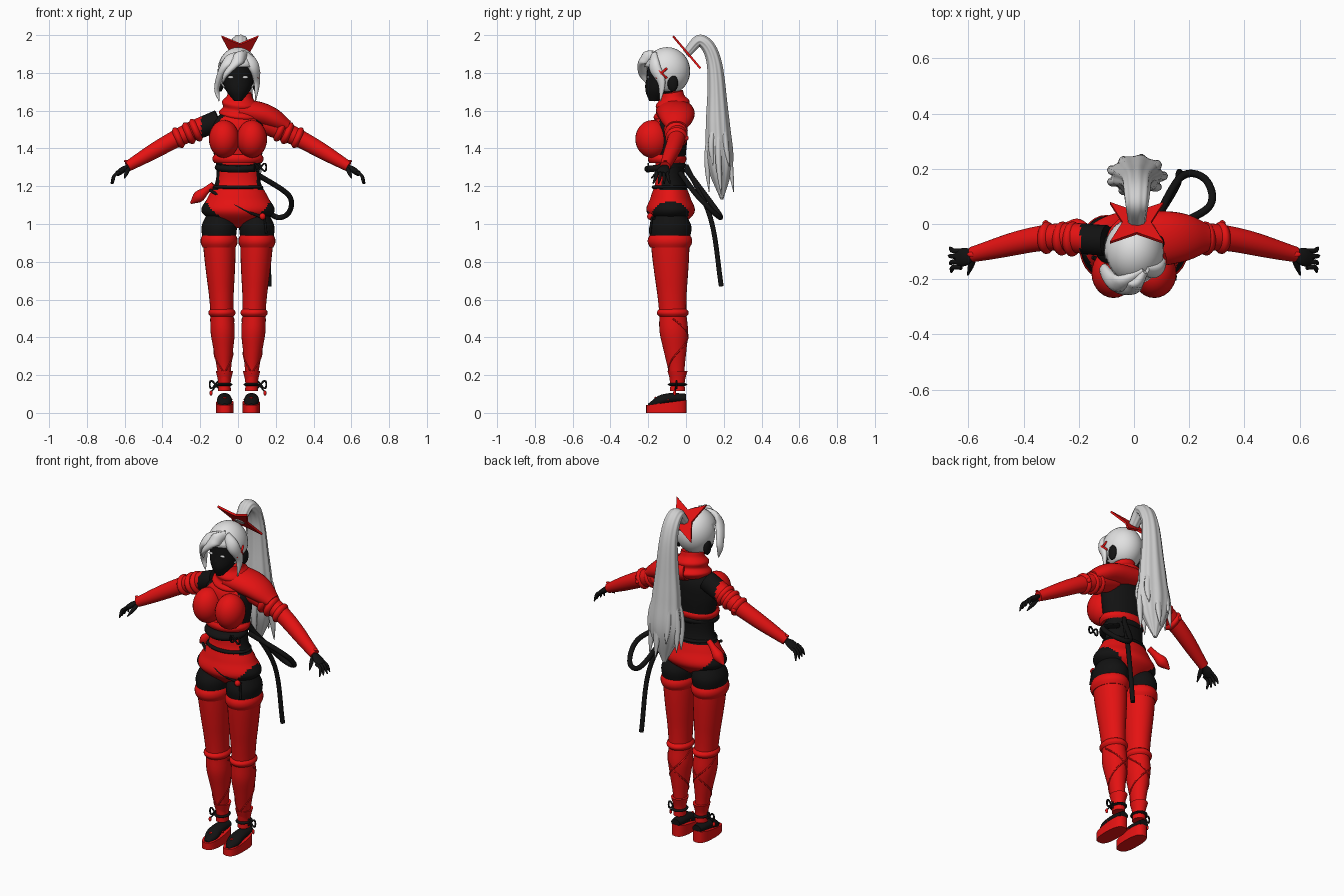
import bpy, bmesh, math
from mathutils import Vector

if "Cube" in bpy.data.objects:
    bpy.data.objects.remove(bpy.data.objects["Cube"])


def material(name, red, green, blue):
    mat = bpy.data.materials.new(name)
    mat.use_nodes = True
    mat.diffuse_color = (red, green, blue, 1)
    mat.node_tree.nodes["Principled BSDF"].inputs["Base Color"].default_value = mat.diffuse_color
    return mat


RED = material("red cloth", .78, .006, .006)
BLACK = material("black cloth", .006, .006, .006)
HAIR = material("white hair", .75, .75, .75)
TAIL = material("grey hair", .62, .62, .62)
X, Y, Z = Vector((1, 0, 0)), Vector((0, 1, 0)), Vector((0, 0, 1))
SLANT = Vector((.3, .5, .8))


def finish(name, bm, mats, rule=None):
    bmesh.ops.recalc_face_normals(bm, faces=bm.faces)
    for face in bm.faces:
        face.smooth = True
        if rule:
            face.material_index = rule(face.calc_center_median())
    mesh = bpy.data.meshes.new(name)
    bm.to_mesh(mesh)
    bm.free()
    for mat in mats:
        mesh.materials.append(mat)
    part = bpy.data.objects.new(name, mesh)
    bpy.context.collection.objects.link(part)
    bpy.ops.object.select_all(action='DESELECT')
    part.select_set(True)
    bpy.context.view_layer.objects.active = part
    bpy.ops.object.shade_smooth_by_angle(angle=math.radians(50))
    return part


def sample(values, t):
    """Smooth curve through evenly spaced values, t from 0 to 1."""
    last = len(values) - 1
    i = min(int(t * last), last - 1)
    u = t * last - i
    b, c = values[i], values[i + 1]
    a = values[i - 1] if i > 0 else b * 2 - c
    d = values[i + 2] if i + 2 <= last else c * 2 - b
    return b + (c - a) * (u / 2) + (a * 2 - b * 5 + c * 4 - d) * (u * u / 2) + ((b - c) * 3 + d - a) * (u ** 3 / 2)


def loft(name, path, radii, *mats, flat=1, side=X, axis=None, seg=28, steps=24, ridge=0, rule=None):
    """Skin of ellipses along a path; flat is the ratio of the second radius."""
    path = [Vector(p) for p in path]
    spine = [sample(path, i / steps) for i in range(steps + 1)]
    bm, loops = bmesh.new(), []
    for i, centre in enumerate(spine):
        along = axis or (spine[min(i + 1, steps)] - spine[max(i - 1, 0)]).normalized()
        across = (side - along * side.dot(along)).normalized()
        normal = along.cross(across) * flat
        radius = sample(radii, i / steps)
        loop = []
        for k in range(seg):
            a = math.tau * k / seg
            reach = radius * (1 + ridge * math.cos(9 * a))
            loop.append(bm.verts.new(centre + (across * math.cos(a) + normal * math.sin(a)) * reach))
        loops.append(loop)
    for low, high in zip(loops, loops[1:]):
        for k in range(seg):
            bm.faces.new((low[k - 1], low[k], high[k], high[k - 1]))
    bm.faces.new(loops[0])
    bm.faces.new(loops[-1])
    return finish(name, bm, mats, rule)


def band(name, centre, radius, height, mat, flat=1, side=X, axis=Z):
    """Soft raised ring around a part."""
    half = axis * (height / 2)
    puffed = radius + .01
    return loft(name, [Vector(centre) - half, Vector(centre) + half], [radius, puffed, puffed, radius], mat,
                flat=flat, side=side, axis=axis, steps=9)


def rope(name, path, radius, mat):
    return loft(name, path, [radius, radius], mat, side=SLANT, seg=10, steps=36)


def bow(name, x, y, z):
    """Figure-of-eight loop of thin cord."""
    turns = [math.tau * k / 12 for k in range(13)]
    return rope(name, [(x + .03 * math.sin(a), y, z + .02 * math.sin(2 * a)) for a in turns], .005, BLACK)


def ball(name, centre, size, mat):
    bm = bmesh.new()
    bmesh.ops.create_uvsphere(bm, u_segments=28, v_segments=18, radius=1)
    bmesh.ops.scale(bm, vec=size, verts=bm.verts)
    bmesh.ops.translate(bm, vec=centre, verts=bm.verts)
    return finish(name, bm, [mat])


def plate(name, outline, push, mat):
    bm = bmesh.new()
    base = bm.faces.new([bm.verts.new(p) for p in outline])
    extruded = bmesh.ops.extrude_face_region(bm, geom=[base], use_keep_orig=True)["geom"]
    bmesh.ops.translate(bm, vec=push, verts=[v for v in extruded if isinstance(v, bmesh.types.BMVert)])
    return finish(name, bm, [mat])


# Torso: leotard cut below, corset and chest panel in front
def suit(c):
    width = abs(c.x)
    if c.z < 1.18:
        is_red = c.z > .98 + .3 * width + 3 * width ** 2
    elif c.z < 1.31:
        is_red = c.y < -.11 and width < .1
    else:
        is_red = c.z < 1.62 and c.y < -.14
    return 0 if is_red else 1


loft("torso", [(0, -.08, .98), (0, -.09, 1.7)], [.06, .19, .16, .12, .115, .13, .14, .13, .06, .045], RED, BLACK,
     flat=.66, axis=Z, seg=72, steps=72, rule=suit)

# Waist bands, hip belt and pouch
band("under_bust_band", (0, -.1, 1.345), .125, .045, RED, flat=.75)
band("black_sash", (0, -.11, 1.3), .112, .035, BLACK, flat=.9, axis=Vector((0, -.1, 1)).normalized())
band("waist_cord", (0, -.085, 1.195), .123, .02, BLACK, flat=.72)
rope("hip_belt", [(-.15, -.12, 1.18), (0, -.2, 1.09), (.14, -.17, 1.03)], .008, BLACK)
ball("belt_bead", (.13, -.19, 1.04), (.016, .016, .018), RED)
rope("belt_tassel", [(.14, -.18, 1.04), (.15, -.19, .95)], .006, BLACK)
bow("sash_bow", .12, -.2, 1.3)
loft("hip_pouch", [(-.13, -.03, 1.21), (-.25, 0, 1.11)], [.015, .02, .03, .005], RED, side=Y)

# Rope hanging from the back of the waist
rope("rope_loop", [(.07, 0, 1.29), (.17, .17, 1.06), (.26, .16, 1.05), (.27, .06, 1.15), (.09, -.03, 1.27)], .014, BLACK)
rope("rope_end", [(.07, 0, 1.31), (.15, .13, 1.03), (.165, .187, .67)], .013, BLACK)

# Scarf and shoulder cape
loft("scarf", [(.01, -.065, 1.55), (.01, -.075, 1.7)], [.085, .112, .09, .095, .07, .062], RED,
     flat=.95, axis=Vector((.1, -.15, 1)).normalized())
loft("shoulder_cape", [(0, -.06, 1.6), (.14, -.05, 1.575), (.265, -.05, 1.515)], [.1, .1, .095, .08, .05], RED,
     flat=.65, side=Y)

for sign, tag in ((1, "left_"), (-1, "right_")):
    def at(x, y, z):
        return Vector((sign * x, y, z))

    ball(tag + "bust", at(.074, -.178, 1.45), (.08, .09, .1), RED)

    # Legs: shorts, stocking, bands and crossed ribbons
    leg = [at(.07, -.045, .13), at(.085, -.07, .53), at(.1, -.085, .93)]
    girth = [.03, .037, .051, .064, .061, .066, .075, .083, .088]
    loft(tag + "shorts_leg", [at(.1, -.085, .92), at(.1, -.08, 1.06)], [.088, .092, .06], BLACK, flat=1.2, axis=Z)
    loft(tag + "stocking", leg, girth, RED, flat=1.18, axis=Z, steps=40)
    band(tag + "stocking_cuff", at(.1, -.085, .91), .087, .07, RED, flat=1.2)
    band(tag + "knee_band", leg[1], .061, .04, RED, flat=1.17)
    for turn in (1, -1):
        ribbon = []
        for k in range(10):
            t = .1 + .04 * k
            a = turn * math.pi * k / 6
            ribbon.append(sample(leg, t) + Vector((math.sin(a), -1.18 * math.cos(a), 0)) * sample(girth, t))
        rope(tag + "calf_ribbon", ribbon, .004, RED)

    # Ankle wrap with tied cord
    loft(tag + "ankle_wrap", [at(.072, -.045, .115), at(.072, -.045, .222)], [.034, .034, .046], RED, flat=1.15, axis=Z)
    band(tag + "ankle_cord", at(.072, -.045, .15), .032, .016, BLACK, flat=1.2)
    bow(tag + "cord_bow", sign * .12, -.05, .15)
    rope(tag + "cord_end", [at(.11, -.05, .15), at(.143, -.06, .11)], .004, BLACK)
    ball(tag + "cord_tassel", at(.143, -.06, .105), (.008, .008, .014), RED)

    # Foot in a wedge sandal
    loft(tag + "foot", [at(.07, 0, .08), at(.072, -.1, .075), at(.07, -.2, .04)], [.028, .034, .037, .038, .012], BLACK,
         flat=.75, axis=-Y)
    rim = []
    for k in range(24):
        u, v = math.cos(math.tau * k / 24), math.sin(math.tau * k / 24)
        rim.append(at(.07 + .046 * math.copysign(abs(u) ** .7, u), .107 * math.copysign(abs(v) ** .8, v) - .104, 0))
    sole = plate(tag + "sandal_sole", rim, Z, RED)
    for vert in sole.data.vertices:
        if vert.co.z > 0:
            vert.co.z = .068 + .13 * vert.co.y
    for strap in (-.035, .035):
        rope(tag + "sandal_strap", [at(.07 + strap, -.09, .07), at(.07, -.165, .08)], .006, RED)

    # Arms: long red sleeves, the right shoulder black
    shoulder, elbow, wrist = at(.1, -.06, 1.55), at(.32, -.05, 1.455), at(.585, -.11, 1.305)
    loft(tag + "arm", [shoulder, elbow, wrist], [.056, .054, .047, .041, .028], RED, BLACK,
         side=Y, steps=48, rule=lambda c: 1 if -.195 < c.x < 0 else 0)
    upper_arm = (elbow - shoulder).normalized()
    for t in (.56, .73, .98):
        band(tag + "sleeve_band", shoulder.lerp(elbow, t), .06 - .013 * t, .035, RED, side=Y, axis=upper_arm)
    ball(tag + "sleeve_knot", elbow + Y * .05, (.012, .014, .014), RED)
    ball(tag + "wrist_knot", wrist + Z * .028, (.02, .01, .007), RED)

    # Hands
    knuckles = at(.64, -.127, 1.265)
    loft(tag + "palm", [wrist, knuckles], [.02, .033, .028], BLACK, flat=.5, side=Y, seg=16)
    for k in range(4):
        base = knuckles + Y * (.03 - .02 * k)
        tip = base + at(.032 - .005 * abs(k - 1), .012 - .01 * k, -.052)
        loft(tag + "finger", [base - at(.015, 0, -.01), base + at(.015, 0, -.01), tip], [.009, .009, .009, .008, .003], BLACK,
             side=Y, seg=10, steps=12)
    loft(tag + "thumb", [at(.58, -.12, 1.295), at(.602, -.185, 1.242)], [.011, .011, .003], BLACK, seg=10, steps=9)

    # Ear and eye
    ball(tag + "ear", at(.093, -.07, 1.745), (.017, .028, .045), BLACK)
    ball(tag + "eye", at(.038, -.2, 1.777), (.017, .006, .007), HAIR)

# Masked head
loft("head", [(0, -.17, 1.65), (0, -.11, 1.77), (0, -.1, 1.9)], [.02, .065, .083, .083, .06], BLACK, flat=1.2, axis=Z)
loft("nose", [(0, -.2, 1.765), (0, -.21, 1.72)], [.006, .01, .006], BLACK, seg=12, steps=8)

# Hair cap, open at the face and nape
cap = ball("hair_cap", (0, -.1, 1.81), (.108, .122, .126), HAIR)
bm = bmesh.new()
bm.from_mesh(cap.data)
gone = []
for face in bm.faces:
    c = face.calc_center_median()
    if c.z < 1.705 or (c.y < -.13 and c.z < 1.84 - c.x / 4):
        gone.append(face)
bmesh.ops.delete(bm, geom=gone, context='FACES')
bm.to_mesh(cap.data)
bm.free()
cap.modifiers.new("thickness", 'SOLIDIFY').thickness = .008

# Swept fringe and side locks, all from one parting
parting = (.04, -.17, 1.9)
sweeps = {
    "long_fringe": [(-.06, -.215, 1.85), (-.11, -.165, 1.73), (-.1, -.165, 1.65)],
    "short_fringe": [(0, -.222, 1.87), (-.06, -.23, 1.8), (-.085, -.205, 1.74)],
    "side_lock": [(.085, -.165, 1.83), (.1, -.13, 1.75), (.093, -.135, 1.65)],
}
for name, sweep in sweeps.items():
    loft(name, [parting] + sweep, [.02, .035, .03, .018, .003], HAIR, flat=.65, side=SLANT, seg=14)

# Ponytail with loose tips
loft("ponytail", [(.01, 0, 1.9), (.01, .08, 1.97), (.01, .15, 1.85), (.01, .17, 1.5), (.01, .19, 1.13)],
     [.03, .036, .042, .047, .052, .065, .085, .09, .01], TAIL, flat=.75, seg=54, steps=60, ridge=.045)
for k in range(9):
    a = math.tau * k / 9
    spread = Vector((.09 * math.cos(a), .06 * math.sin(a), 0))
    root = Vector((.01, .172, 1.52))
    drop = Z * (.29 + .08 * math.cos(4 * a))
    loft("ponytail_tip", [root + spread * .7, root + spread - drop / 2, root + spread * 1.1 - drop + Y * .015],
         [.014, .022, .022, .016, .002], TAIL, flat=.75, seg=10)

# Pointed ribbon behind the head, lying in a tilted plane
star = []
for k in range(8):
    a = math.tau * (k + 1) / 8
    reach = .045 if k % 2 else .12
    star.append((.01 + 1.15 * reach * math.cos(a), -.85 * reach * math.sin(a), 1.905 + reach * math.sin(a)))
plate("hair_ribbon", star, (0, .008, .008), RED)

# Crossed hairpins on the left side
for lean in (.028, -.028):
    rope("hairpin", [(.102, -.13 - lean, 1.772), (.112, -.13, 1.798), (.106, -.13 + lean, 1.824)], .006, RED)
